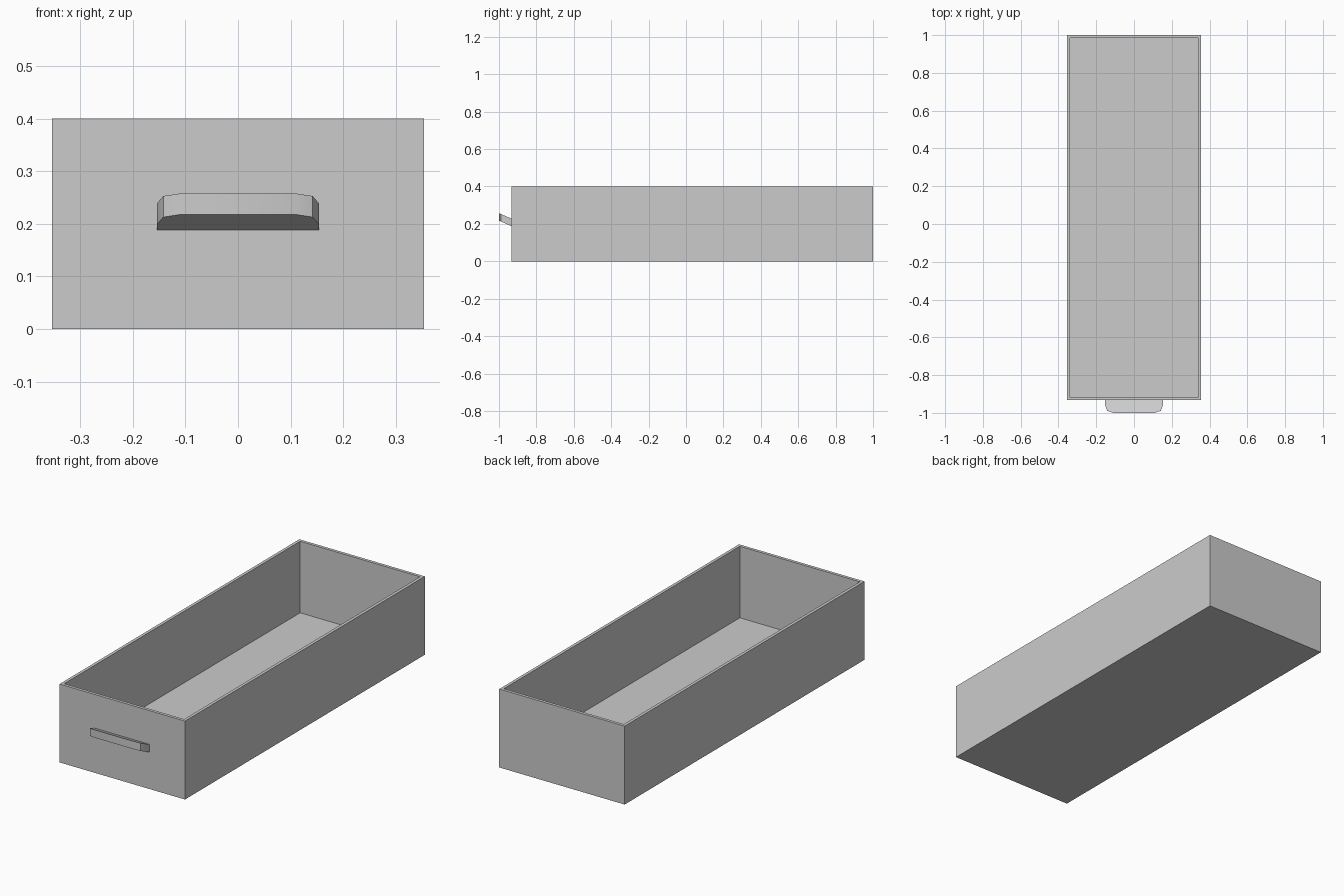
import bpy, bmesh, math

cube = bpy.data.objects.get("Cube")
if cube:
    bpy.data.objects.remove(cube, do_unlink=True)

grey = bpy.data.materials.new("plain_grey")
grey.use_nodes = True
colour = (0.6, 0.6, 0.6, 1)
grey.diffuse_color = colour
grey.node_tree.nodes["Principled BSDF"].inputs["Base Color"].default_value = colour


def add_object(name, bm):
    bmesh.ops.recalc_face_normals(bm, faces=bm.faces)
    mesh = bpy.data.meshes.new(name)
    bm.to_mesh(mesh)
    bm.free()
    mesh.materials.append(grey)
    obj = bpy.data.objects.new(name, mesh)
    bpy.context.collection.objects.link(obj)
    return obj


# Open tray: a block whose top is inset to a rim and pushed down to the floor
HALF_W, FRONT, BACK, HEIGHT = 0.354, -0.933, 1.0, 0.4
WALL, FLOOR = 0.022, 0.035
bm = bmesh.new()
bmesh.ops.create_cube(bm, size=1)
for v in bm.verts:
    v.co = (v.co.x * 2 * HALF_W,
            BACK if v.co.y > 0 else FRONT,
            HEIGHT if v.co.z > 0 else 0)
top = max(bm.faces, key=lambda f: f.calc_center_median().z)
bmesh.ops.inset_region(bm, faces=[top], thickness=WALL)
well = bmesh.ops.extrude_discrete_faces(bm, faces=[top])["faces"][0]
for v in well.verts:
    v.co.z = FLOOR
add_object("drawer_box", bm)

# Pull: a slab with eased corners that slopes up away from the front panel
SLOPE, THICK, ROOT_Z = 0.44, 0.04, 0.188
half = [(0.154, FRONT), (0.154, -0.957), (0.142, -0.989), (0.11, -1.0)]
outline = half + [(-x, y) for x, y in reversed(half)]
bm = bmesh.new()
base = bm.faces.new([bm.verts.new((x, y, ROOT_Z + SLOPE * (FRONT - y)))
                     for x, y in outline])
upper = bmesh.ops.extrude_face_region(bm, geom=[base])["geom"]
bmesh.ops.translate(bm, vec=(0, 0, THICK),
                    verts=[g for g in upper if isinstance(g, bmesh.types.BMVert)])
pull = add_object("drawer_pull", bm)

bpy.ops.object.select_all(action="DESELECT")
pull.select_set(True)
bpy.context.view_layer.objects.active = pull
bpy.ops.object.shade_smooth_by_angle(angle=math.radians(30))
